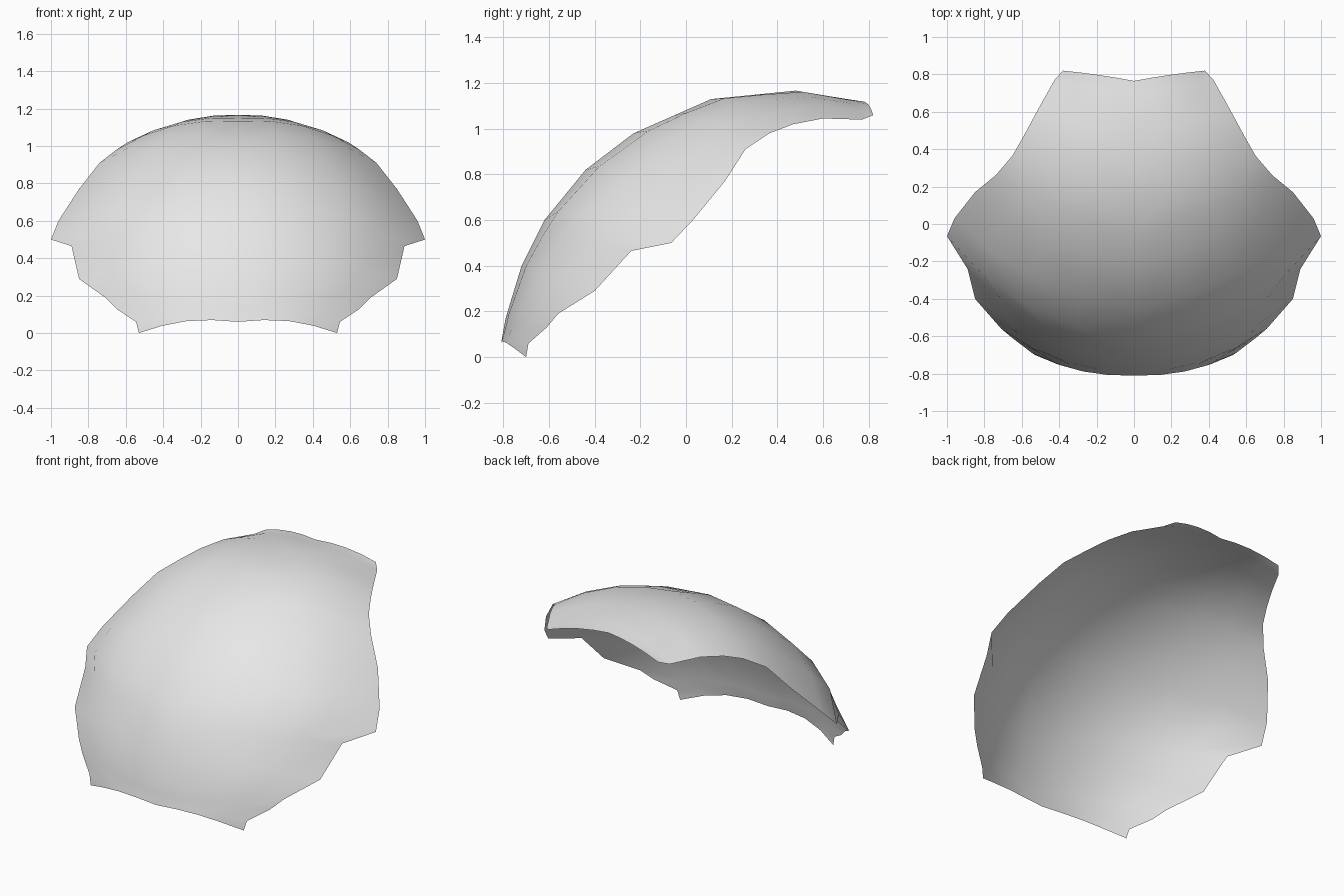
import bpy, bmesh, math
from mathutils import Vector

if "Cube" in bpy.data.objects:
    bpy.data.objects.remove(bpy.data.objects["Cube"], do_unlink=True)

CENTRE = Vector((0, 0.46, -0.12))   # centre of the sphere the shell follows
SEGMENTS = 4                        # strips from the ridge to one side edge

# Ridge profile on the mirror plane, from front rim to back rim (y, z)
RIDGE = [(-0.81, 0.06), (-0.79, 0.17), (-0.72, 0.40), (-0.62, 0.60), (-0.44, 0.82),
         (-0.23, 0.98), (0.11, 1.13), (0.48, 1.167), (0.765, 1.12)]

# Left edge outline: position along the ridge, then the edge point x, y, z
EDGE = [(0, 0.53, -0.70, 0.0), (0.3, 0.545, -0.69, 0.06), (0.7, 0.65, -0.61, 0.13),
        (1, 0.71, -0.56, 0.19), (2, 0.85, -0.40, 0.29), (2.5, 0.89, -0.24, 0.465),
        (3, 1.0, -0.065, 0.50), (4, 0.96, 0.03, 0.60), (5, 0.85, 0.17, 0.77),
        (5.5, 0.74, 0.26, 0.91), (6, 0.65, 0.365, 0.98), (6.5, 0.59, 0.47, 1.02),
        (7, 0.52, 0.60, 1.045), (7.7, 0.425, 0.77, 1.04), (8, 0.38, 0.82, 1.06)]


def ridge_point(u):
    i = min(int(u), len(RIDGE) - 2)
    a, b = Vector((0, *RIDGE[i])), Vector((0, *RIDGE[i + 1]))
    return a.lerp(b, u - i)


def arc_point(a, b, t):
    """Point on the great arc from a to b around the sphere centre."""
    a, b = a - CENTRE, b - CENTRE
    ang = a.angle(b)
    d = (a.normalized() * math.sin((1 - t) * ang) + b.normalized() * math.sin(t * ang)) / math.sin(ang)
    bulge = 0.012 * math.sin(math.pi * t) * min(1, ang)
    return CENTRE + d * (a.length * (1 - t) + b.length * t + bulge)


# Left half: arcs from the ridge to the edge, joined row by row
bm = bmesh.new()
rows = []
for k, (u, *edge) in enumerate(EDGE):
    row = []
    for j in range(SEGMENTS + 1):
        t = j / SEGMENTS
        p = arc_point(ridge_point(u), Vector(edge), t)
        if k == 0:                              # front rim arches up slightly
            p.z += 0.03 * math.sin(math.pi * t)
        row.append(bm.verts.new(p))
    rows.append(row)
for lower, upper in zip(rows, rows[1:]):
    for j in range(SEGMENTS):
        bm.faces.new((lower[j], lower[j + 1], upper[j + 1], upper[j]))

# Right half mirrored and welded along the ridge
half = bm.verts[:] + bm.edges[:] + bm.faces[:]
bmesh.ops.mirror(bm, geom=half, axis='X', merge_dist=0.0005)
bmesh.ops.recalc_face_normals(bm, faces=bm.faces[:])
if sum(f.normal.dot(f.calc_center_median() - CENTRE) for f in bm.faces) < 0:
    bmesh.ops.reverse_faces(bm, faces=bm.faces[:])

mesh = bpy.data.meshes.new("curved_shell")
bm.to_mesh(mesh)
bm.free()
shell = bpy.data.objects.new("curved_shell", mesh)
bpy.context.collection.objects.link(shell)
for poly in mesh.polygons:
    poly.use_smooth = True

# Plain grey
grey = bpy.data.materials.new("light_grey")
grey.use_nodes = True
colour = (0.8, 0.8, 0.8, 1)
grey.diffuse_color = colour
grey.node_tree.nodes["Principled BSDF"].inputs["Base Color"].default_value = colour
mesh.materials.append(grey)
